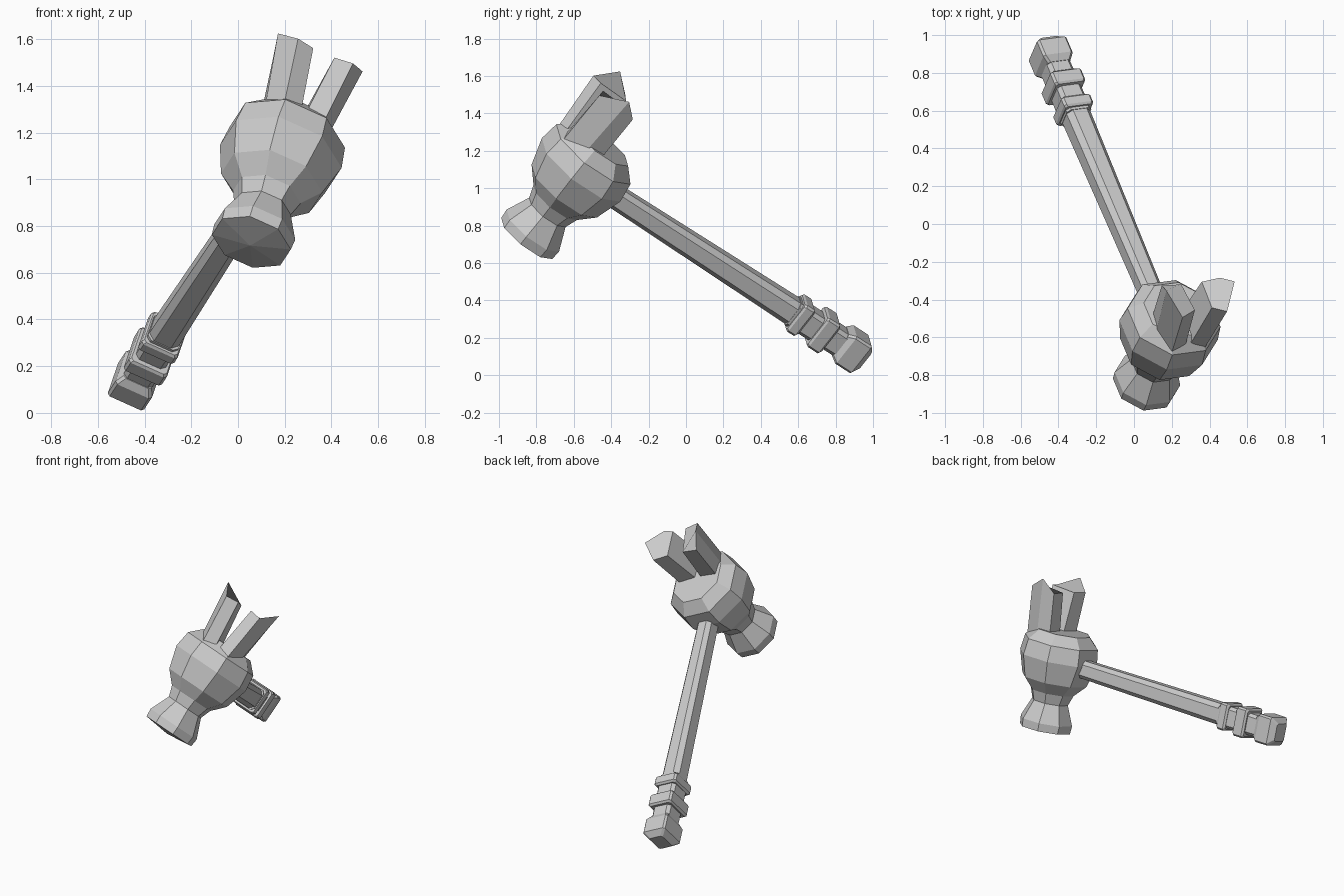
import bpy, bmesh, math
from mathutils import Vector, Matrix

if "Cube" in bpy.data.objects:
    bpy.data.objects.remove(bpy.data.objects["Cube"])

# Tilted tool frame: u across, v along the head, w away from the grip
w = Vector((.335, -.79, .511)).normalized()
v = Vector((.264, .593, .763))
v = (v - w * v.dot(w)).normalized()
u = v.cross(w)
FRAME = Matrix((u, v, w)).transposed().to_4x4()
FRAME.translation = (.178, -.573, 1.083)


def loft(name, rings, dome=None):
    """Skin a list of equal-length rings and cap both ends."""
    bm = bmesh.new()
    loops = [[bm.verts.new(p) for p in r] for r in rings]
    n = len(loops[0])
    for a, b in zip(loops, loops[1:]):
        for i in range(n):
            bm.faces.new((a[i], a[(i + 1) % n], b[(i + 1) % n], b[i]))
    cap = bm.faces.new(loops[0])
    bm.faces.new(loops[-1])
    if dome:
        centre = bmesh.ops.poke(bm, faces=[cap])["verts"][0]
        centre.co = dome
    bmesh.ops.recalc_face_normals(bm, faces=bm.faces)
    me = bpy.data.meshes.new(name)
    bm.to_mesh(me)
    bm.free()
    ob = bpy.data.objects.new(name, me)
    ob.matrix_world = FRAME
    bpy.context.collection.objects.link(ob)
    return ob


def head_ring(y, r, z=0):
    return [(r * math.cos(a), y, z + r * math.sin(a))
            for a in [math.pi / 8 + k * math.pi / 4 for k in range(8)]]


def grip_ring(z, a, b, c):
    """Rectangle with chamfered corners across the handle."""
    return [(x, y, z) for x, y in ((a, b - c), (a - c, b), (c - a, b), (-a, b - c),
                                   (-a, c - b), (c - a, -b), (a - c, -b), (a, c - b))]


# Striking face, neck and faceted head body
loft("head", [head_ring(*s) for s in (
    (-.465, .175), (-.41, .18), (-.28, .125), (-.21, .15), (-.13, .225),
    (.02, .27), (.13, .255), (.2, .185))], dome=(0, -.485, 0))

# Pair of splayed claws
base = ((.005, .2), (.09, .22), (.14, .1), (.13, 0), (.005, .01))
tip = ((.05, .2, .47), (.13, .23, .46), (.2, .1, .54), (.17, .01, .46), (.06, .02, .46))
for side, label in ((1, "right"), (-1, "left")):
    loft(label + "_claw", [[(side * x, .08, z) for x, z in base],
                           [(side * x, y, z) for x, z, y in tip]])

# Tapered shaft
loft("shaft", [grip_ring(-.2, .055, .06, .025), grip_ring(-1.5, .07, .072, .03)])

# Slim core between the grip bands
loft("grip_core", [grip_ring(-1.44, .072, .075, .02), grip_ring(-1.8, .068, .072, .02)])

# Two raised bands and the chunky butt
for name, z, half, a, b in (("upper_band", -1.49, .035, .085, .092),
                            ("lower_band", -1.645, .045, .09, .1),
                            ("butt", -1.845, .085, .086, .096)):
    e = .035 if name == "butt" else .012
    loft(name, [grip_ring(z + half, a - e * .6, b - e * .6, .012),
                grip_ring(z + half - e, a, b, .012),
                grip_ring(z - half + e, a, b, .012),
                grip_ring(z - half, a - e, b - e, .012)])
